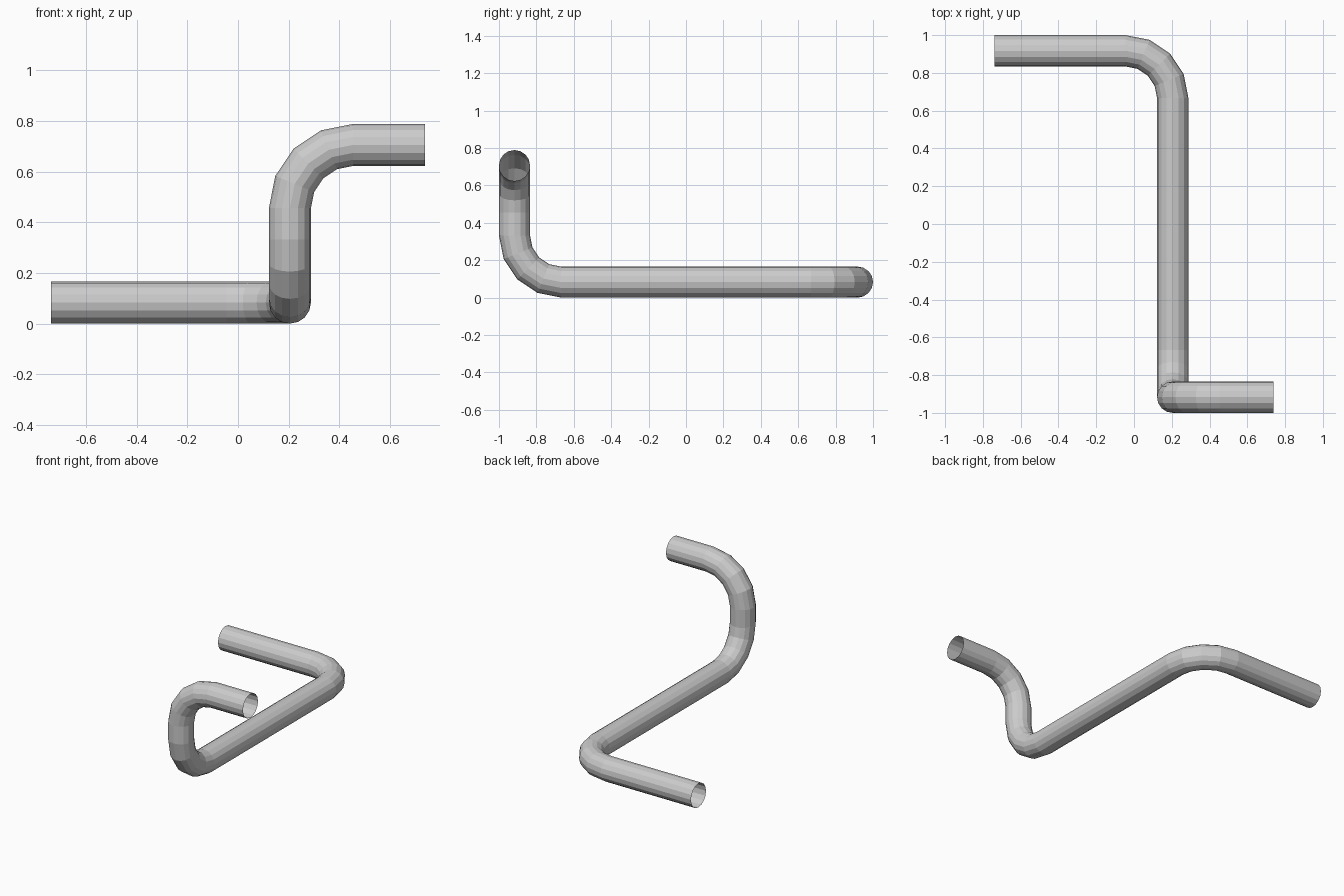
import bpy, bmesh, math
from mathutils import Vector, Matrix

if "Cube" in bpy.data.objects:
    bpy.data.objects.remove(bpy.data.objects["Cube"])

R, BEND, SIDES, STEPS = 0.083, 0.25, 16, 4
corners = [Vector(p) for p in [(-0.738, 0.917, 0.083), (0.205, 0.917, 0.083),
                               (0.205, -0.917, 0.083), (0.205, -0.917, 0.706),
                               (0.738, -0.917, 0.706)]]

bm = bmesh.new()
rings = []


def add_ring(centre, u, v):
    rings.append([bm.verts.new(centre + R * (math.cos(a) * u + math.sin(a) * v))
                  for a in (2 * math.pi * i / SIDES for i in range(SIDES))])


# Open start of the pipe, with a frame carried along the path
d = (corners[1] - corners[0]).normalized()
u = Vector((0, 0, 1))
v = d.cross(u)
add_ring(corners[0], u, v)

# Rounded quarter bends at the inner corners
for c, nxt in zip(corners[1:-1], corners[2:]):
    d2 = (nxt - c).normalized()
    axis = d.cross(d2)
    pivot = c - d * BEND + d2 * BEND
    arm = -d2 * BEND
    for k in range(STEPS + 1):
        m = Matrix.Rotation(math.pi / 2 * k / STEPS, 3, axis)
        add_ring(pivot + m @ arm, m @ u, m @ v)
    u, v, d = m @ u, m @ v, d2

# Open far end
add_ring(corners[-1], u, v)

# Pipe wall
for a, b in zip(rings, rings[1:]):
    for i in range(SIDES):
        j = (i + 1) % SIDES
        bm.faces.new((a[i], a[j], b[j], b[i]))

mesh = bpy.data.meshes.new("bent_pipe")
bm.to_mesh(mesh)
bm.free()
pipe = bpy.data.objects.new("bent_pipe", mesh)
bpy.context.collection.objects.link(pipe)
